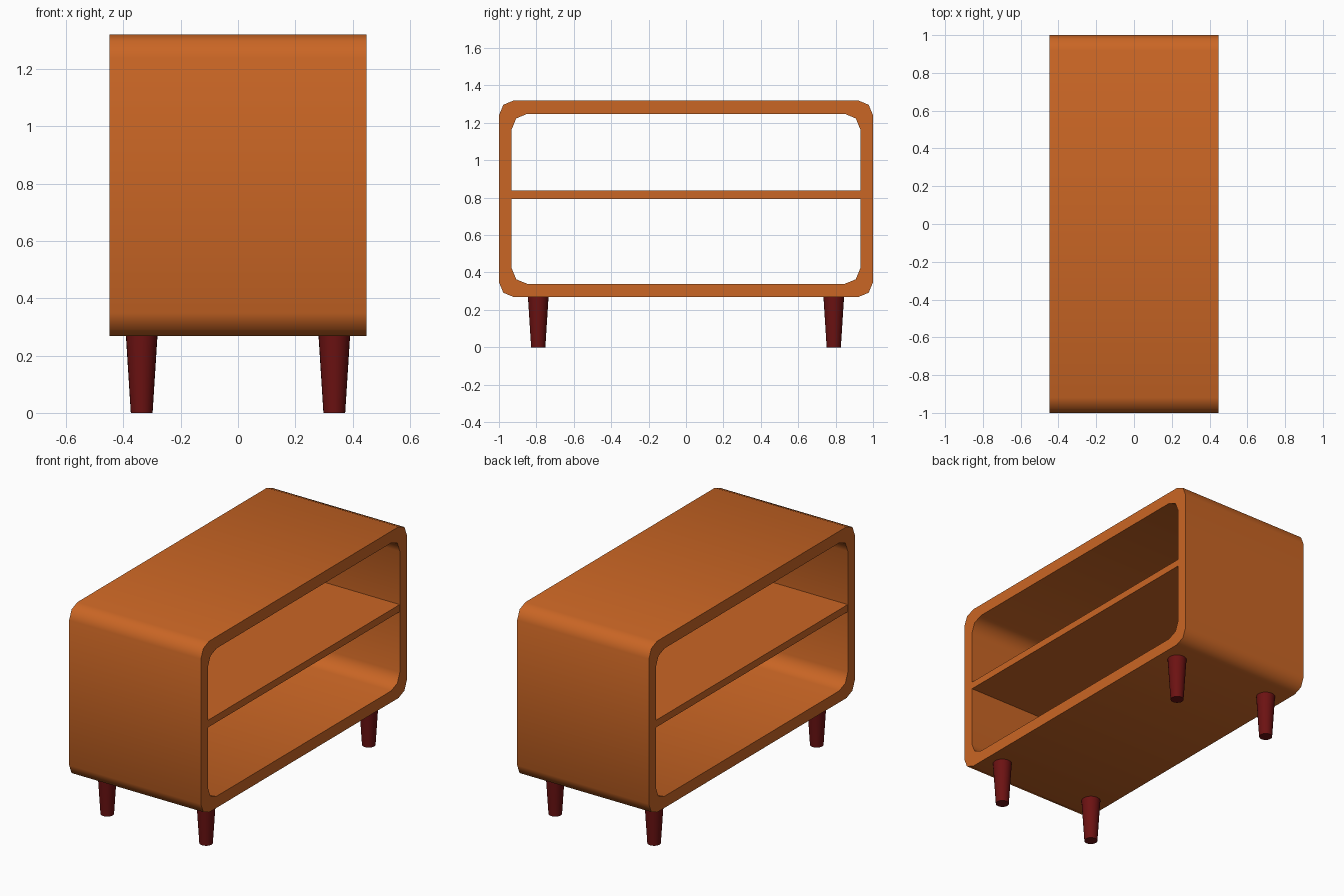
import bpy, bmesh, math

if "Cube" in bpy.data.objects:
    bpy.data.objects.remove(bpy.data.objects["Cube"])

HALF_DEPTH = 0.448
Z0, Z1 = 0.268, 1.32
WALL = 0.068


def material(name, colour):
    m = bpy.data.materials.new(name)
    m.diffuse_color = (*colour, 1.0)
    m.use_nodes = True
    m.node_tree.nodes["Principled BSDF"].inputs["Base Color"].default_value = m.diffuse_color
    return m


wood = material("orange wood", (0.59, 0.132, 0.018))
dark_red = material("dark red wood", (0.15, 0.006, 0.006))


def finish(name, bm, mat, angle):
    bmesh.ops.recalc_face_normals(bm, faces=bm.faces)
    me = bpy.data.meshes.new(name)
    bm.to_mesh(me)
    bm.free()
    me.materials.append(mat)
    ob = bpy.data.objects.new(name, me)
    bpy.context.collection.objects.link(ob)
    bpy.ops.object.select_all(action='DESELECT')
    ob.select_set(True)
    bpy.context.view_layer.objects.active = ob
    bpy.ops.object.shade_smooth_by_angle(angle=math.radians(angle))
    return ob


def rounded_rect(half_w, z0, z1, r, segs=2):
    pts = []
    corners = [(half_w - r, z1 - r, 0), (-half_w + r, z1 - r, 90),
               (-half_w + r, z0 + r, 180), (half_w - r, z0 + r, 270)]
    for cy, cz, start in corners:
        for i in range(segs + 1):
            a = math.radians(start + 90 * i / segs)
            pts.append((cy + r * math.cos(a), cz + r * math.sin(a)))
    return pts


# Cabinet shell: rounded tube, open at both ends
bm = bmesh.new()
outer = rounded_rect(1.0, Z0, Z1, 0.08)
inner = rounded_rect(1.0 - WALL, Z0 + 0.071, Z1 - 0.072, 0.083)
loops = [[bm.verts.new((x, y, z)) for y, z in profile]
         for profile, x in ((outer, -HALF_DEPTH), (outer, HALF_DEPTH),
                            (inner, HALF_DEPTH), (inner, -HALF_DEPTH))]
n = len(outer)
for k in range(4):
    a, b = loops[k], loops[(k + 1) % 4]
    for i in range(n):
        j = (i + 1) % n
        bm.faces.new((a[i], a[j], b[j], b[i]))
finish("cabinet_shell", bm, wood, 60)

# Middle shelf, flush with the open sides
bm = bmesh.new()
bmesh.ops.create_cube(bm, size=1.0)
for v in bm.verts:
    v.co = (v.co.x * 2 * (HALF_DEPTH - 0.001), v.co.y * 2 * (1.0 - WALL),
            0.815 + v.co.z * 0.044)
finish("shelf", bm, wood, 30)

# Four tapered legs
for sx, xn in ((-1, "left"), (1, "right")):
    for sy, yn in ((-1, "front"), (1, "back")):
        bm = bmesh.new()
        bmesh.ops.create_cone(bm, cap_ends=True, segments=24,
                              radius1=0.038, radius2=0.055, depth=Z0)
        bmesh.ops.translate(bm, verts=bm.verts, vec=(sx * 0.336, sy * 0.79, Z0 / 2))
        finish(f"{yn}_{xn}_leg", bm, dark_red, 40)
